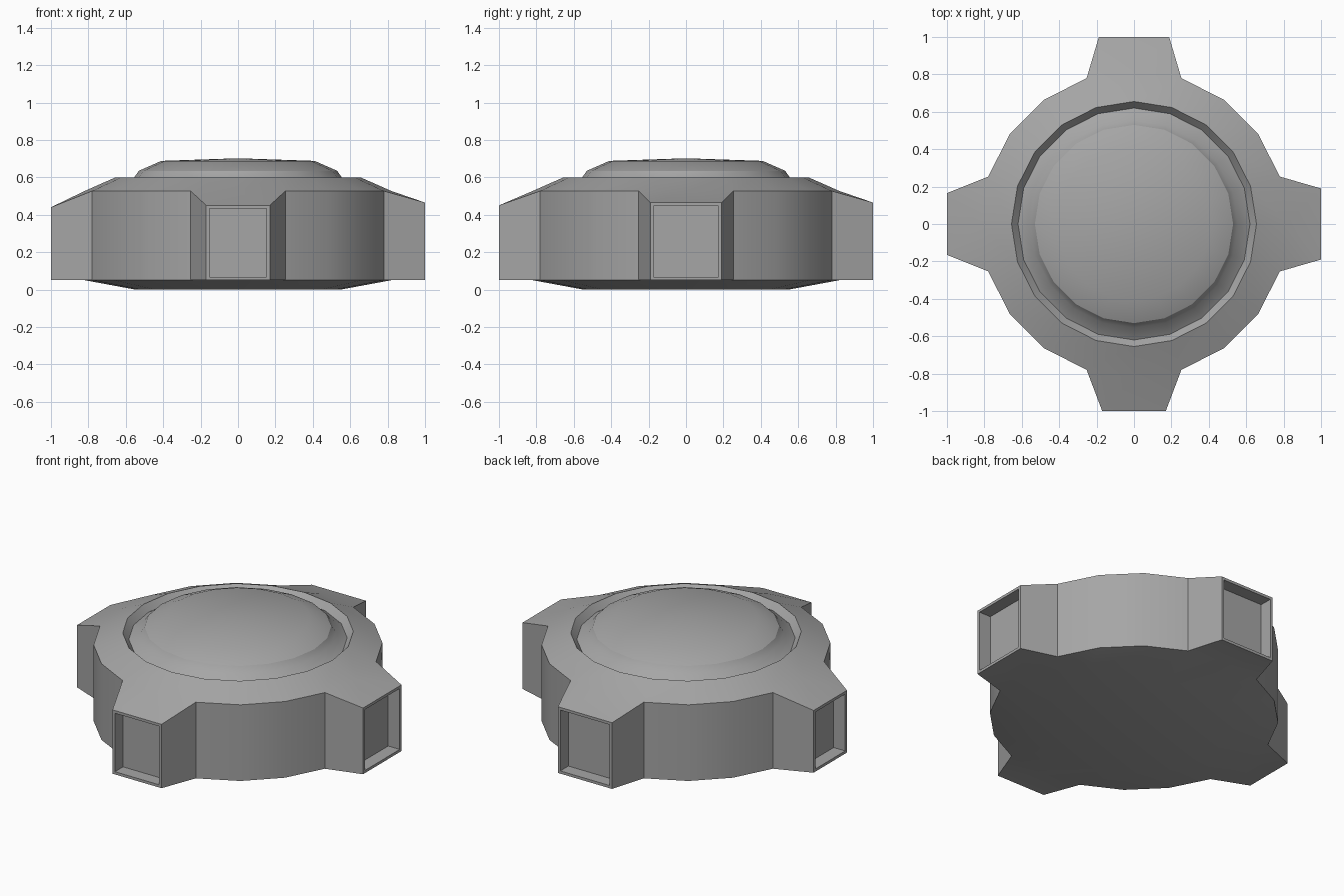
import bpy
import bmesh
from math import cos, sin, pi, radians
from mathutils import Vector

if "Cube" in bpy.data.objects:
    bpy.data.objects.remove(bpy.data.objects["Cube"], do_unlink=True)

SIDES = 20
grey = bpy.data.materials.new("grey")
grey.use_nodes = True
color = (0.38, 0.38, 0.38, 1)
grey.diffuse_color = color
grey.node_tree.nodes["Principled BSDF"].inputs["Base Color"].default_value = color


def ring(bm, r, z):
    """Circle of vertices, counter-clockwise from +x."""
    return [bm.verts.new((r * cos(2 * pi * i / SIDES), r * sin(2 * pi * i / SIDES), z))
            for i in range(SIDES)]


def band(bm, low, high, skip=()):
    """Outward-facing quads between two rings."""
    for i in range(SIDES):
        if i not in skip:
            j = (i + 1) % SIDES
            bm.faces.new((low[i], low[j], high[j], high[i]))


def cap(bm, edge, z, up):
    """Shallow cone closing a ring."""
    tip = bm.verts.new((0, 0, z))
    for i in range(SIDES):
        a, b = edge[i], edge[(i + 1) % SIDES]
        bm.faces.new((a, b, tip) if up else (b, a, tip))


def finish(bm, name):
    mesh = bpy.data.meshes.new(name)
    bm.normal_update()
    bm.to_mesh(mesh)
    bm.free()
    obj = bpy.data.objects.new(name, mesh)
    bpy.context.collection.objects.link(obj)
    mesh.materials.append(grey)
    bpy.ops.object.select_all(action='DESELECT')
    obj.select_set(True)
    bpy.context.view_layer.objects.active = obj
    bpy.ops.object.shade_smooth_by_angle(angle=radians(28))
    return obj


# Body: underside, wall, sloping roof and groove wall
bm = bmesh.new()
foot, base, shoulder, lip, groove = [
    ring(bm, r, z) for r, z in ((0.55, 0), (0.82, 0.05), (0.82, 0.527), (0.655, 0.6), (0.62, 0.56))]
arm_steps = [(k * 5 + d) % SIDES for k in range(4) for d in (-1, 0)]
cap(bm, foot, 0, False)
band(bm, foot, base)
band(bm, base, shoulder, arm_steps)
band(bm, shoulder, lip)
band(bm, lip, groove)

# Four tapered arms, each with a recessed window: half width and height of the end
ends = []
for k, (half, top) in enumerate(((0.19, 0.465), (0.188, 0.465), (0.165, 0.44), (0.17, 0.45))):
    a = k * pi / 2
    out, side = Vector((cos(a), sin(a), 0)), Vector((-sin(a), cos(a), 0))
    lo = [bm.verts.new(out + side * s * half + Vector((0, 0, 0.05))) for s in (-1, 1)]
    hi = [bm.verts.new(out + side * s * half + Vector((0, 0, top))) for s in (-1, 1)]
    p, m, n = (k * 5 - 1) % SIDES, k * 5, k * 5 + 1
    for edge, tip, flip in ((shoulder, hi, False), (base, lo, True)):
        for tri in ((edge[p], tip[0], edge[m]), (edge[m], tip[0], tip[1]), (edge[m], tip[1], edge[n])):
            bm.faces.new(tri[::-1] if flip else tri)
    bm.faces.new((base[p], lo[0], hi[0], shoulder[p]))
    bm.faces.new((lo[1], base[n], shoulder[n], hi[1]))
    ends.append((bm.faces.new((lo[0], lo[1], hi[1], hi[0])), out))

bm.normal_update()
for face, out in ends:
    bmesh.ops.inset_region(bm, faces=[face], thickness=0.024)
    recess = bmesh.ops.extrude_face_region(bm, geom=[face])["geom"]
    bmesh.ops.translate(bm, vec=-0.08 * out,
                        verts=[g for g in recess if isinstance(g, bmesh.types.BMVert)])
    if face.is_valid:
        bmesh.ops.delete(bm, geom=[face], context='FACES_ONLY')
finish(bm, "body")

# Dome lid rising out of the groove
bm = bmesh.new()
rings = [ring(bm, r, z) for r, z in ((0.62, 0.56), (0.555, 0.6), (0.53, 0.635), (0.41, 0.688))]
for low, high in zip(rings, rings[1:]):
    band(bm, low, high)
cap(bm, rings[-1], 0.702, True)
finish(bm, "dome_lid")
